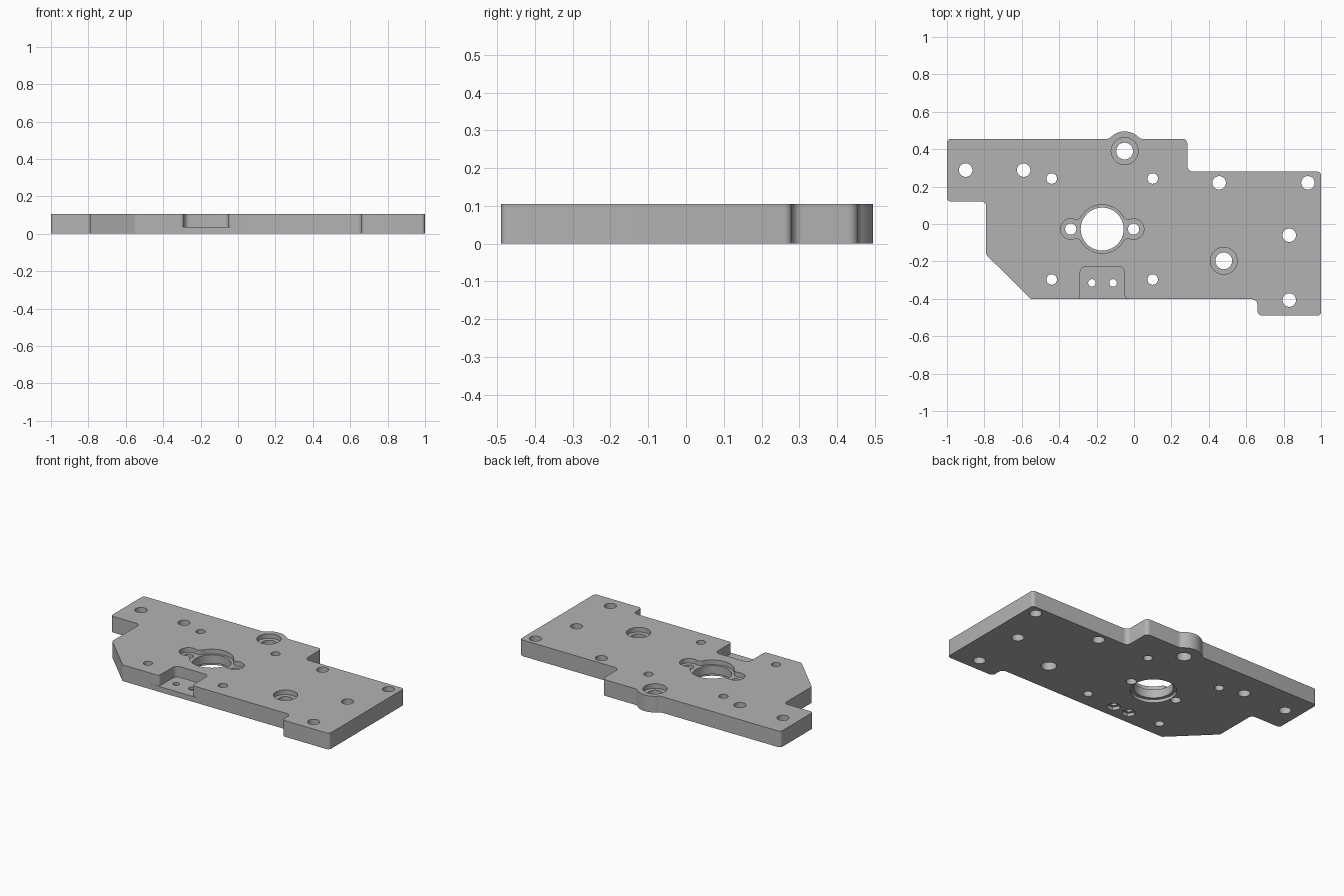
import bpy, bmesh
from math import radians, cos, sin
from mathutils import Vector

if "Cube" in bpy.data.objects:
    bpy.data.objects.remove(bpy.data.objects["Cube"])

T = 0.105      # plate thickness
OVER = 0.02    # cutter overshoot

grey = bpy.data.materials.new("machined grey")
grey.use_nodes = True
grey.diffuse_color = (0.45, 0.45, 0.45, 1)
grey.node_tree.nodes["Principled BSDF"].inputs["Base Color"].default_value = grey.diffuse_color


def arc(cx, cy, r, a0, a1, steps=12):
    """Points along an arc, angles in degrees."""
    angles = [radians(a0 + (a1 - a0) * i / steps) for i in range(steps + 1)]
    return [(cx + r * cos(a), cy + r * sin(a)) for a in angles]


def circle(x, y, r, n=40):
    return arc(x, y, r, 0, 360, n)[:-1]


def rounded(corners, steps=6):
    """Polygon with a fillet radius (x, y, r) at each corner."""
    out = []
    for i, (x, y, r) in enumerate(corners):
        if r == 0:
            out.append((x, y))
            continue
        p = Vector((x, y))
        a = (Vector(corners[i - 1][:2]) - p).normalized()
        b = (Vector(corners[(i + 1) % len(corners)][:2]) - p).normalized()
        half = a.angle(b) / 2
        reach = r * cos(half) / sin(half)
        centre = p + (a + b).normalized() * (r / sin(half))
        start = (p + a * reach - centre).normalized()
        end = (p + b * reach - centre).normalized()
        for k in range(steps + 1):
            spoke = start.slerp(end, k / steps).normalized()
            out.append(tuple(centre + spoke * r))
    return out


def prism(name, points, z0, z1):
    """Closed solid from a flat outline between z0 and z1."""
    bm = bmesh.new()
    low = [bm.verts.new((x, y, z0)) for x, y in points]
    high = [bm.verts.new((x, y, z1)) for x, y in points]
    bm.faces.new(low)
    bm.faces.new(high)
    for i in range(len(points)):
        bm.faces.new((low[i - 1], low[i], high[i], high[i - 1]))
    bmesh.ops.recalc_face_normals(bm, faces=bm.faces[:])
    mesh = bpy.data.meshes.new(name)
    bm.to_mesh(mesh)
    bm.free()
    mesh.materials.append(grey)
    obj = bpy.data.objects.new(name, mesh)
    bpy.context.scene.collection.objects.link(obj)
    return obj


# Plate outline, with a rounded boss on the back edge
boss = arc(-0.148, 0.49, 0.035, 270, 315, 6)[:-1] + arc(-0.05, 0.39, 0.105, 135, 45, 16) \
    + arc(0.048, 0.49, 0.035, 225, 270, 6)[1:]
outline = [(-1, 0.12, 0.02), (-1, 0.455, 0.02)] + [(x, y, 0) for x, y in boss] + [
    (0.285, 0.455, 0.025), (0.285, 0.28, 0.03), (1, 0.28, 0.02), (1, -0.49, 0.02),
    (0.66, -0.49, 0.025), (0.66, -0.402, 0.03), (-0.55, -0.402, 0.02),
    (-0.79, -0.165, 0.02), (-0.79, 0.12, 0.025)]
plate = prism("mounting_plate", rounded(outline), 0, T)


def cut(points, z0, z1):
    cutter = prism("cutter", points, z0, z1)
    cutter.hide_render = True
    mod = plate.modifiers.new("cut", "BOOLEAN")
    mod.operation, mod.solver, mod.object = "DIFFERENCE", "EXACT", cutter
    bpy.context.view_layer.objects.active = plate
    bpy.ops.object.modifier_apply(modifier=mod.name)
    bpy.data.objects.remove(cutter)


def through(x, y, r):
    cut(circle(x, y, r), -OVER, T + OVER)


# Plain bolt holes
for x, y in [(-0.9, 0.288), (-0.59, 0.288), (0.455, 0.22), (0.93, 0.22),
             (0.83, -0.06), (0.83, -0.407)]:
    through(x, y, 0.036)
for x in (-0.44, 0.1):
    for y in (0.243, -0.297):
        through(x, y, 0.028)

# Counterbored holes
for x, y in [(-0.05, 0.39), (0.48, -0.197)]:
    cut(circle(x, y, 0.072), T - 0.03, T + OVER)
    through(x, y, 0.045)

# Main bore: eared recess on top, shallow round recess below, two ear holes
bx, by, ear = -0.17, -0.027, 0.168
quarter = arc(0, 0, 0.13, 90, 30) + arc(0.1387, 0.0798, 0.03, 210, 290)[1:-1] \
    + arc(ear, 0, 0.055, 110, 0)
half = quarter + [(x, -y) for x, y in quarter[-2::-1]]
recess = half + [(-x, y) for x, y in half[-2:0:-1]]
cut([(bx + x, by + y) for x, y in recess], T - 0.03, T + OVER)
cut(circle(bx, by, 0.135, 64), -OVER, 0.02)
through(bx, by, 0.115)
for side in (-1, 1):
    through(bx + side * ear, by, 0.03)

# Front pocket with flared mouth
pocket = [(-0.288, -0.228, 0.03), (-0.05, -0.228, 0.03), (-0.05, -0.4015, 0.02),
          (0, -0.4015, 0), (0, -0.45, 0), (-0.34, -0.45, 0), (-0.34, -0.4015, 0),
          (-0.288, -0.4015, 0.02)]
cut(rounded(pocket), 0.035, T + OVER)

# Pocket screw holes with hexagonal nut seats underneath
for x in (-0.225, -0.112):
    cut(circle(x, -0.315, 0.041, 6), -OVER, 0.02)
    through(x, -0.315, 0.02)

# Smooth rounded walls, crisp rims
bpy.ops.object.select_all(action="DESELECT")
plate.select_set(True)
bpy.context.view_layer.objects.active = plate
bpy.ops.object.shade_smooth_by_angle(angle=radians(30))
